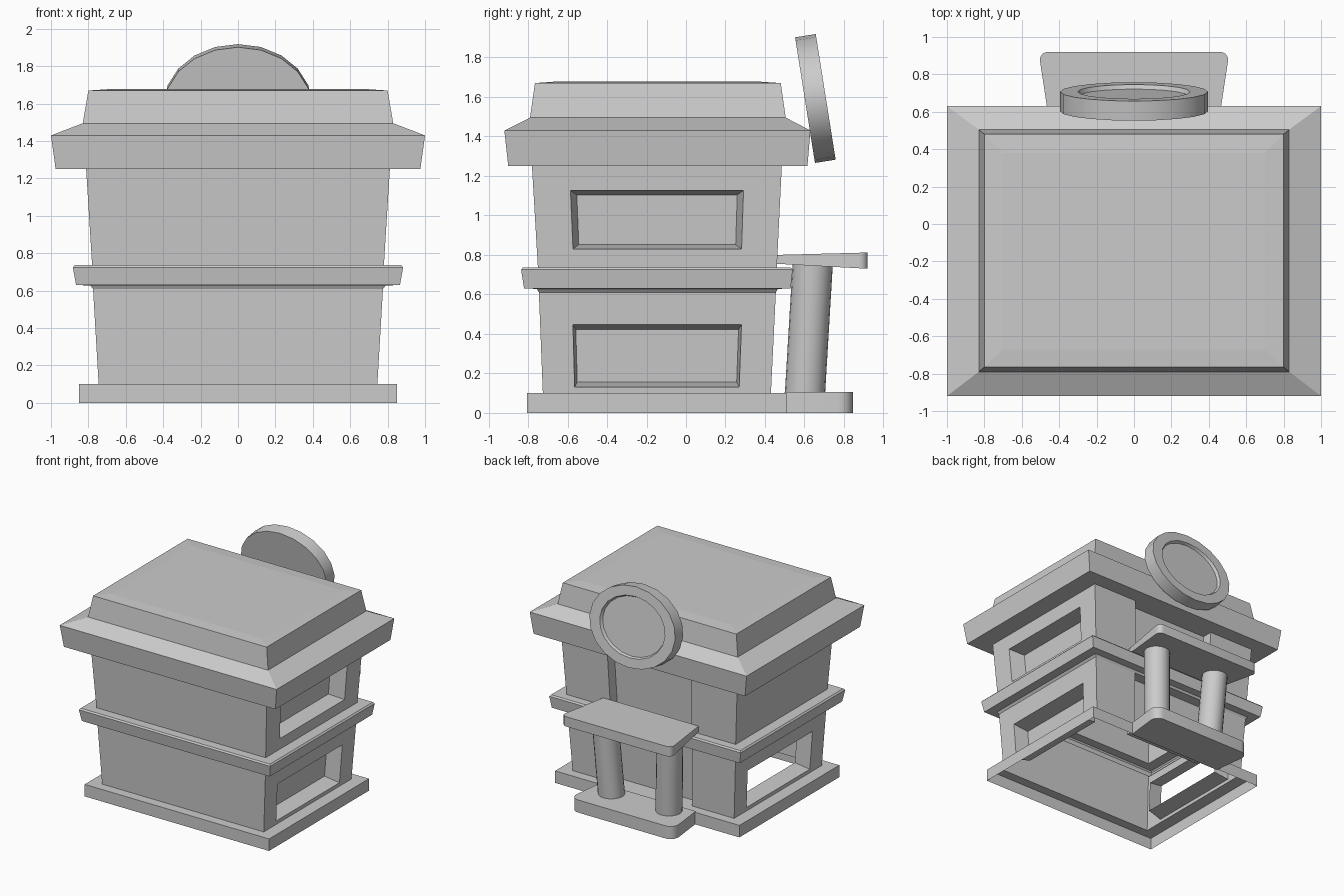
import bpy, bmesh, math
from mathutils import Vector, Matrix

if "Cube" in bpy.data.objects:
    bpy.data.objects.remove(bpy.data.objects["Cube"])


def finish(name, bm, smooth=False):
    bmesh.ops.remove_doubles(bm, verts=bm.verts, dist=0.0005)
    bmesh.ops.recalc_face_normals(bm, faces=bm.faces)
    me = bpy.data.meshes.new(name)
    bm.to_mesh(me)
    bm.free()
    ob = bpy.data.objects.new(name, me)
    bpy.context.collection.objects.link(ob)
    if smooth:
        bpy.context.view_layer.objects.active = ob
        ob.select_set(True)
        bpy.ops.object.shade_smooth_by_angle(angle=math.radians(35))
        ob.select_set(False)
    return ob


def face(bm, pts):
    return bm.faces.new([bm.verts.new(p) for p in pts])


def recess(bm, quad, u0, u1, v0, v1, inward, du=0.0, dv=0.0, pane=True):
    """Wall quad with a rectangular recess placed in its own u/v space."""
    a, b, c, d = quad

    def at(u, v):
        return a.lerp(b, u).lerp(d.lerp(c, u), v)

    def rect(x0, x1, y0, y1):
        return [at(x0, y0), at(x1, y0), at(x1, y1), at(x0, y1)]

    outer = rect(u0, u1, v0, v1)
    inner = [p + Vector(inward) for p in rect(u0 + du, u1 - du, v0 + dv, v1 - dv)]
    face(bm, rect(0, u0, 0, 1))
    face(bm, rect(u1, 1, 0, 1))
    if v0 > 0:
        face(bm, rect(u0, u1, 0, v0))
    if v1 < 1:
        face(bm, rect(u0, u1, v1, 1))
    for i in range(4):
        j = (i + 1) % 4
        face(bm, [outer[i], outer[j], inner[j], inner[i]])
    if pane:
        face(bm, inner)


# building shell: stacked rectangles (half width, y front, y back, z)
levels = [
    (.85, -.805, .51, 0), (.85, -.805, .51, .10),           # plinth
    (.745, -.725, .43, .10), (.775, -.745, .455, .61),      # lower storey
    (.79, -.755, .465, .628), (.866, -.82, .53, .63),       # belt
    (.883, -.835, .54, .725), (.872, -.825, .53, .737),
    (.78, -.75, .46, .737), (.812, -.78, .485, 1.25),       # upper storey
    (.975, -.90, .615, 1.25), (1.0, -.92, .63, 1.43),       # eaves
    (.83, -.79, .505, 1.495), (.80, -.765, .48, 1.67),      # roof
    (.70, -.67, .38, 1.677),
]
LOWER, UPPER = 2, 8


def ring(level):
    x, y0, y1, z = level
    return [Vector(p) for p in ((-x, y0, z), (x, y0, z), (x, y1, z), (-x, y1, z))]


bm = bmesh.new()
for k in range(len(levels) - 1):
    lo, hi = ring(levels[k]), ring(levels[k + 1])
    for s in range(4):                                      # front, right, back, left
        t = (s + 1) % 4
        quad = [lo[s], lo[t], hi[t], hi[s]]
        if k in (LOWER, UPPER) and s == 2:                  # back bay
            recess(bm, quad, .26, .74, 0, 1, (0, -.09, 0))
        elif k == LOWER and s == 1:                         # lower right window
            recess(bm, quad, .14, .86, .06, .68, (-.13, 0, 0), .012, .05)
        elif k == LOWER and s == 3:                         # open left window
            recess(bm, quad, .14, .86, .06, .68, (.13, 0, 0), .012, .05, pane=False)
        elif k == UPPER and s == 1:                         # upper right window
            recess(bm, quad, .15, .85, .18, .76, (-.13, 0, 0), .025, .045)
        else:
            face(bm, quad)
face(bm, ring(levels[-1]))
finish("building_shell", bm)


# porch slabs with rounded outer corners
def slab(name, h0, h1, y0, y1, bottom, top, radius):
    bm = bmesh.new()
    plan = [(-h0, y0, 0), (h0, y0, 0), (h1, y1, 1), (-h1, y1, 1)]
    lo = [bm.verts.new((x, y, bottom[i])) for x, y, i in plan]
    hi = [bm.verts.new((x, y, top[i])) for x, y, i in plan]
    bm.faces.new(lo)
    bm.faces.new(hi)
    for i in range(4):
        j = (i + 1) % 4
        bm.faces.new([lo[i], lo[j], hi[j], hi[i]])
    corners = [bm.edges.get((lo[i], hi[i])) for i in (2, 3)]
    bmesh.ops.bevel(bm, geom=corners, offset=radius, segments=5,
                    profile=0.5, affect='EDGES')
    finish(name, bm, True)


slab("porch_step", .44, .48, .50, .845, (0, 0), (.105, .105), .08)
slab("porch_canopy", .44, .51, .46, .92, (.755, .73), (.80, .812), .05)

# leaning porch columns
for side, name in ((-1, "left"), (1, "right")):
    bm = bmesh.new()
    foot, head = Vector((side * .265, .602, .09)), Vector((side * .30, .642, .76))
    lo, hi = [], []
    for i in range(20):
        a = math.tau * i / 20
        off = Vector((math.cos(a) * .102, math.sin(a) * .102, 0))
        lo.append(bm.verts.new(foot + off))
        hi.append(bm.verts.new(head + off))
    for i in range(20):
        j = (i + 1) % 20
        bm.faces.new([lo[i], lo[j], hi[j], hi[i]])
    bm.faces.new(lo)
    bm.faces.new(hi)
    finish(name + "_porch_column", bm, True)

# oval sign disc with a shallow dished face, tilted upwards
bm = bmesh.new()
tilt = Matrix.Translation((0, .655, 1.592)) @ Matrix.Rotation(math.radians(9), 4, 'X')
rings = []
for scale, y in ((1, -.053), (1, .053), (.76, .053), (.73, .03)):
    rings.append([bm.verts.new(tilt @ Vector((math.sin(a) * .395 * scale, y,
                                              math.cos(a) * .322 * scale)))
                  for a in (math.tau * i / 20 for i in range(20))])
for r, q in zip(rings, rings[1:]):
    for i in range(20):
        j = (i + 1) % 20
        bm.faces.new([r[i], r[j], q[j], q[i]])
bm.faces.new(rings[0])
bm.faces.new(rings[-1])
finish("sign_disc", bm, True)
